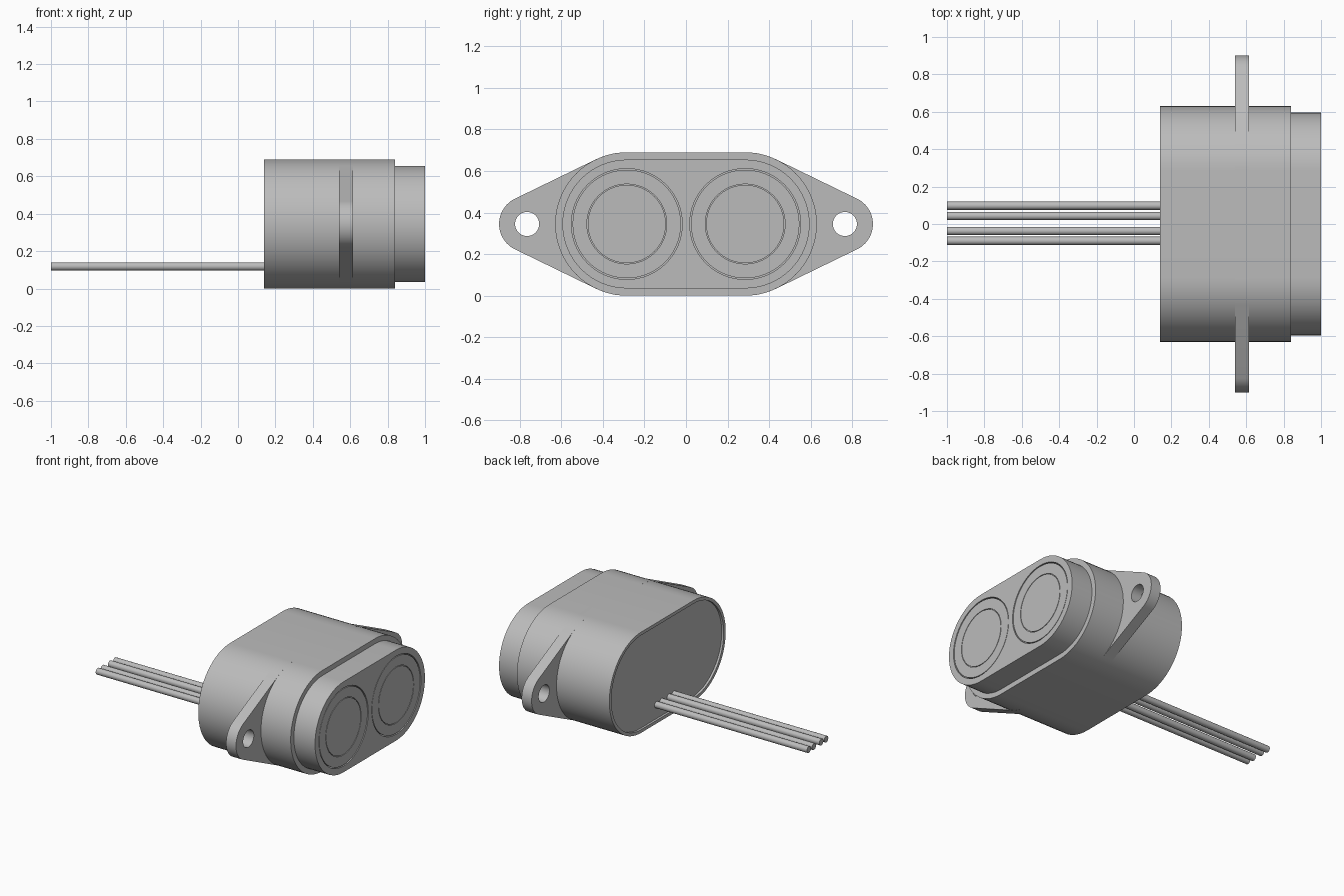
import bpy, bmesh, math
from mathutils import Matrix, Vector

if "Cube" in bpy.data.objects:
    bpy.data.objects.remove(bpy.data.objects["Cube"])

GREY = (0.5, 0.5, 0.5, 1)
grey = bpy.data.materials.new("plain grey")
grey.use_nodes = True
grey.diffuse_color = GREY
grey.node_tree.nodes["Principled BSDF"].inputs["Base Color"].default_value = GREY

MID = 0.345       # height of the long axis, also the body's end radius
EYE = 0.285       # sideways offset of each round sensor
EAR = 0.765       # sideways offset of each mounting hole
EAR_R = 0.135


def arc(cy, r, start, end, n):
    """Points (y, z) along an arc about (cy, MID)."""
    angles = [start + (end - start) * i / n for i in range(n + 1)]
    return [(cy + r * math.cos(a), MID + r * math.sin(a)) for a in angles]


def circle(cy, r, n=64):
    return arc(cy, r, 0, math.tau, n)[:-1]


def stadium(r):
    h = math.pi / 2
    return arc(EYE, r, -h, h, 32) + arc(-EYE, r, h, 3 * h, 32)


def finish(bm, name):
    """Weld, face outward, and shade with crisp edges."""
    bmesh.ops.remove_doubles(bm, verts=bm.verts, dist=0.0001)
    bmesh.ops.recalc_face_normals(bm, faces=bm.faces)
    mesh = bpy.data.meshes.new(name)
    bm.to_mesh(mesh)
    bm.free()
    mesh.materials.append(grey)
    ob = bpy.data.objects.new(name, mesh)
    bpy.context.collection.objects.link(ob)
    bpy.ops.object.select_all(action='DESELECT')
    ob.select_set(True)
    bpy.context.view_layer.objects.active = ob
    bpy.ops.object.shade_smooth_by_angle(angle=math.radians(30))
    return ob


def loft(name, outline, stations):
    """Capped skin through (x, radius) stations of an outline function."""
    bm = bmesh.new()
    rings = [[bm.verts.new((x, y, z)) for y, z in outline(r)] for x, r in stations]
    for a, b in zip(rings, rings[1:]):
        for i in range(len(a)):
            j = (i + 1) % len(a)
            bm.faces.new((a[i], a[j], b[j], b[i]))
    bm.faces.new(rings[0])
    bm.faces.new(rings[-1])
    return finish(bm, name)


def plate(name, loops, x0, x1):
    """Flat plate with holes, cut from x0 to x1."""
    curve = bpy.data.curves.new(name, 'CURVE')
    curve.dimensions = '2D'
    curve.fill_mode = 'BOTH'
    curve.extrude = (x1 - x0) / 2
    for loop in loops:
        spline = curve.splines.new('POLY')
        spline.points.add(len(loop) - 1)
        for p, (y, z) in zip(spline.points, loop):
            p.co = (y, z, 0, 1)
        spline.use_cyclic_u = True
    temp = bpy.data.objects.new("outline", curve)
    bpy.context.collection.objects.link(temp)
    bpy.context.view_layer.update()
    mesh = bpy.data.meshes.new_from_object(
        temp.evaluated_get(bpy.context.evaluated_depsgraph_get()))
    bm = bmesh.new()
    bm.from_mesh(mesh)
    bpy.data.objects.remove(temp)
    bpy.data.curves.remove(curve)
    bpy.data.meshes.remove(mesh)
    turn = Matrix(((0, 0, 1), (1, 0, 0), (0, 1, 0))).to_4x4()
    shift = Matrix.Translation(Vector(((x0 + x1) / 2, 0, 0)))
    bmesh.ops.transform(bm, matrix=shift @ turn, verts=bm.verts)
    return finish(bm, name)


# Main housing with a shallow recess in the cable end
loft("housing", stadium, [(0.155, 0.323), (0.14, 0.323), (0.14, MID), (0.84, MID)])

# Stepped front collar with two round openings
plate("front_collar", [stadium(0.31), circle(EYE, 0.267), circle(-EYE, 0.267)], 0.835, 1.0)

# Round sensors, each with a fine groove around its centre disc
for side, y in (("left", EYE), ("right", -EYE)):
    loft(side + "_sensor", lambda r: circle(y, r),
         [(0.835, 0.261), (0.998, 0.261), (0.998, 0.192),
          (0.99, 0.192), (0.99, 0.188), (0.998, 0.188)])

# Mounting flange: tangent lines join the body curve to the ear tips
tilt = math.acos((MID - EAR_R) / (EAR - EYE))
flange = (arc(EAR, EAR_R, -tilt, tilt, 24)
          + arc(EYE, MID, tilt, math.pi / 2, 8)
          + arc(-EYE, MID, math.pi / 2, math.pi - tilt, 8)
          + arc(-EAR, EAR_R, math.pi - tilt, math.pi + tilt, 24)
          + arc(-EYE, MID, math.pi + tilt, 1.5 * math.pi, 8)
          + arc(EYE, MID, 1.5 * math.pi, math.tau - tilt, 8))
plate("mounting_flange", [flange, circle(EAR, 0.058, 40), circle(-EAR, 0.058, 40)], 0.54, 0.615)

# Four straight cable wires
for i, y in enumerate((0.098, 0.043, -0.037, -0.09)):
    wire = loft("wire_%d" % (i + 1), lambda r: circle(y, r, 20), [(-1.0, 0.022), (0.17, 0.022)])
    wire.location.z = 0.118 - MID
